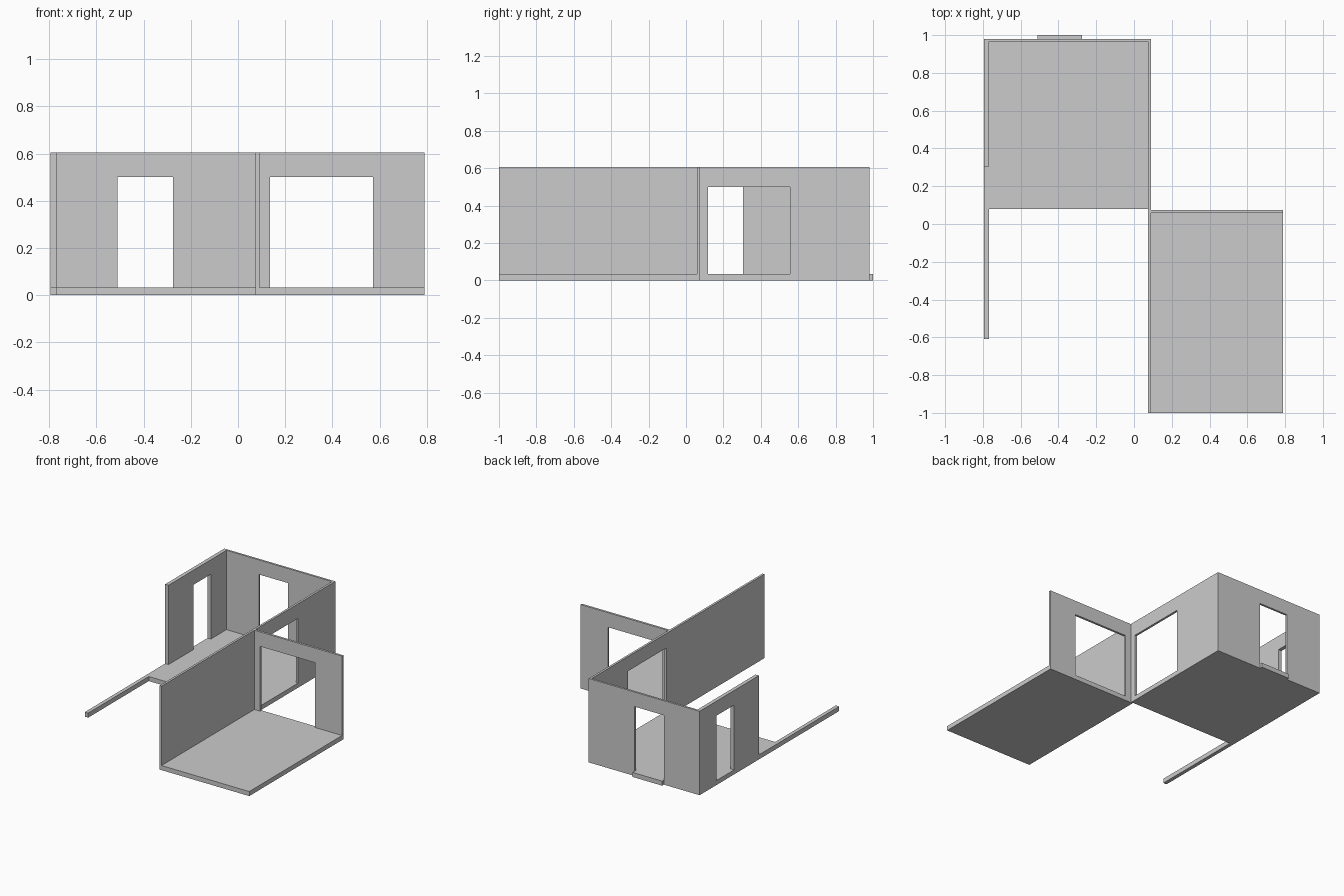
import bpy, bmesh

if "Cube" in bpy.data.objects:
    bpy.data.objects.remove(bpy.data.objects["Cube"])

H = 0.605      # wall height
FLOOR = 0.033  # slab thickness / threshold height
HEAD = 0.5     # top of the openings


def finish(name, bm):
    bmesh.ops.recalc_face_normals(bm, faces=bm.faces)
    mesh = bpy.data.meshes.new(name)
    bm.to_mesh(mesh)
    bm.free()
    ob = bpy.data.objects.new(name, mesh)
    bpy.context.collection.objects.link(ob)
    return ob


def wall(name, axis, span, depth, opening=None):
    """Wall running along axis ('x' or 'y'), with an optional framed opening."""
    bm = bmesh.new()

    def ring(a, b, lo, hi, d):
        pts = [(a, lo), (b, lo), (b, hi), (a, hi)]
        return [bm.verts.new((s, d, z) if axis == 'x' else (d, s, z)) for s, z in pts]

    def band(r, s):
        for i in range(4):
            j = (i + 1) % 4
            bm.faces.new((r[i], r[j], s[j], s[i]))

    outer = [ring(*span, 0, H, d) for d in depth]
    band(*outer)
    if opening:
        inner = [ring(*opening, FLOOR, HEAD, d) for d in depth]
        band(*inner)
        for o, i in zip(outer, inner):
            band(o, i)
    else:
        for o in outer:
            bm.faces.new(o)
    return finish(name, bm)


def box(name, xs, ys, zs):
    bm = bmesh.new()
    bmesh.ops.create_cube(bm, size=1)
    for v in bm.verts:
        v.co = [r[0] if c < 0 else r[1] for c, r in zip(v.co, (xs, ys, zs))]
    return finish(name, bm)


# Rear room: slab, walls, door step
box("rear_room_floor", (-0.768, 0.074), (0.08, 0.965), (0, FLOOR))
wall("rear_room_back_wall", 'x', (-0.795, 0.09), (0.965, 0.98), (-0.51, -0.275))
wall("rear_room_left_wall", 'y', (0.305, 0.965), (-0.795, -0.768), (0.587, 0.787))
wall("rear_room_right_wall", 'y', (0.074, 0.965), (0.074, 0.09), (0.118, 0.555))
box("rear_door_step", (-0.51, -0.275), (0.98, 1.0), (0, FLOOR))

# Low footing continuing the left wall forwards
box("left_footing", (-0.795, -0.768), (-0.61, 0.305), (0, FLOOR))

# Front room: slab, long side wall, back wall with wide opening
box("front_room_floor", (0.09, 0.79), (-1.0, 0.058), (0, FLOOR))
wall("front_room_left_wall", 'y', (-1.0, 0.074), (0.074, 0.09))
wall("front_room_back_wall", 'x', (0.09, 0.79), (0.058, 0.074), (0.136, 0.572))
